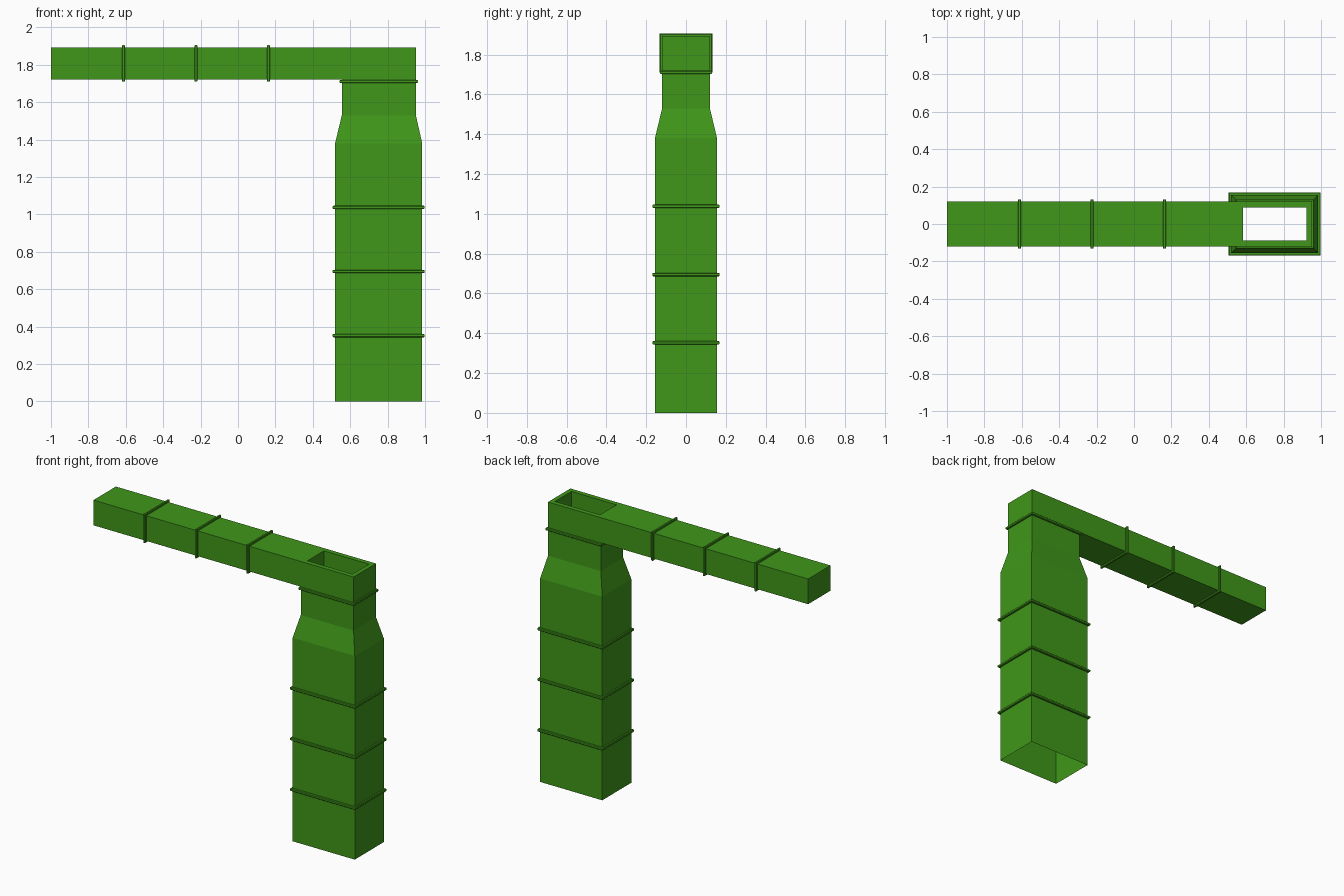
import bpy, bmesh
from mathutils import Vector

if "Cube" in bpy.data.objects:
    bpy.data.objects.remove(bpy.data.objects["Cube"])

mat = bpy.data.materials.new("green_paint")
mat.diffuse_color = (0.05, 0.31, 0.01, 1)
mat.use_nodes = True
mat.node_tree.nodes["Principled BSDF"].inputs["Base Color"].default_value = mat.diffuse_color


def loft(bm, sections, axis, closed=False, caps=False):
    """Join rectangles (u0, u1, v0, v1, w), w being the position along axis."""
    def pt(u, v, w):
        return (u, v, w) if axis == 'Z' else (w, u, v)
    loops = []
    for u0, u1, v0, v1, w in sections:
        loops.append([bm.verts.new(pt(u, v, w)) for u, v in
                      ((u0, v0), (u1, v0), (u1, v1), (u0, v1))])
    pairs = list(zip(loops, loops[1:]))
    if closed:
        pairs.append((loops[-1], loops[0]))
    for a, b in pairs:
        for i in range(4):
            j = (i + 1) % 4
            bm.faces.new((a[i], a[j], b[j], b[i]))
    if caps:
        bm.faces.new(loops[0][::-1])
        bm.faces.new(loops[-1])


def finish(bm, name):
    bmesh.ops.remove_doubles(bm, verts=bm.verts, dist=0.0005)
    bmesh.ops.recalc_face_normals(bm, faces=bm.faces)
    me = bpy.data.meshes.new(name)
    bm.to_mesh(me)
    bm.free()
    me.materials.append(mat)
    ob = bpy.data.objects.new(name, me)
    bpy.context.collection.objects.link(ob)
    return ob


def flange(name, rect, out, w, half, axis):
    """Thin chamfered collar hugging the given rectangle."""
    u0, u1, v0, v1 = rect
    def r(d, p):
        return (u0 - d, u1 + d, v0 - d, v1 + d, p)
    c = half * 0.4
    bm = bmesh.new()
    loft(bm, [r(0, w - half), r(out - c, w - half), r(out, w - half + c),
              r(out, w + half - c), r(out - c, w + half), r(0, w + half)],
         axis, closed=True)
    finish(bm, name)


BASE = (0.519, 0.985, -0.156, 0.156)
NECK = (0.555, 0.951, -0.12, 0.12)
HOLE = (0.583, 0.921, -0.088, 0.088)
ARM = (-0.12, 0.12, 1.722, 1.893)

# upright duct with taper, open underneath, and horizontal arm with top opening
bm = bmesh.new()
loft(bm, [BASE + (0,), BASE + (1.38,), NECK + (1.53,), NECK + (1.722,)], 'Z')
loft(bm, [ARM + (-1,), ARM + (NECK[0],), ARM + (NECK[1],)], 'X', caps=True)
bm.normal_update()
# open the arm above the neck, then add the rim and inner shaft
gone = [f for f in bm.faces if abs(f.normal.z) > 0.9
        and f.calc_center_median().x > NECK[0]]
bmesh.ops.delete(bm, geom=gone, context='FACES_ONLY')
loft(bm, [NECK + (1.893,), HOLE + (1.893,), HOLE + (1.722,)], 'Z')
finish(bm, "duct_body")

# collars on the upright duct
for i, z in enumerate((0.352, 0.695, 1.038)):
    flange(f"upright_collar_{i + 1}", BASE, 0.0125, z, 0.009, 'Z')
flange("neck_collar", NECK, 0.011, 1.711, 0.009, 'Z')

# collars on the arm
for i, x in enumerate((-0.612, -0.225, 0.163)):
    flange(f"arm_collar_{i + 1}", ARM, 0.012, x, 0.008, 'X')
